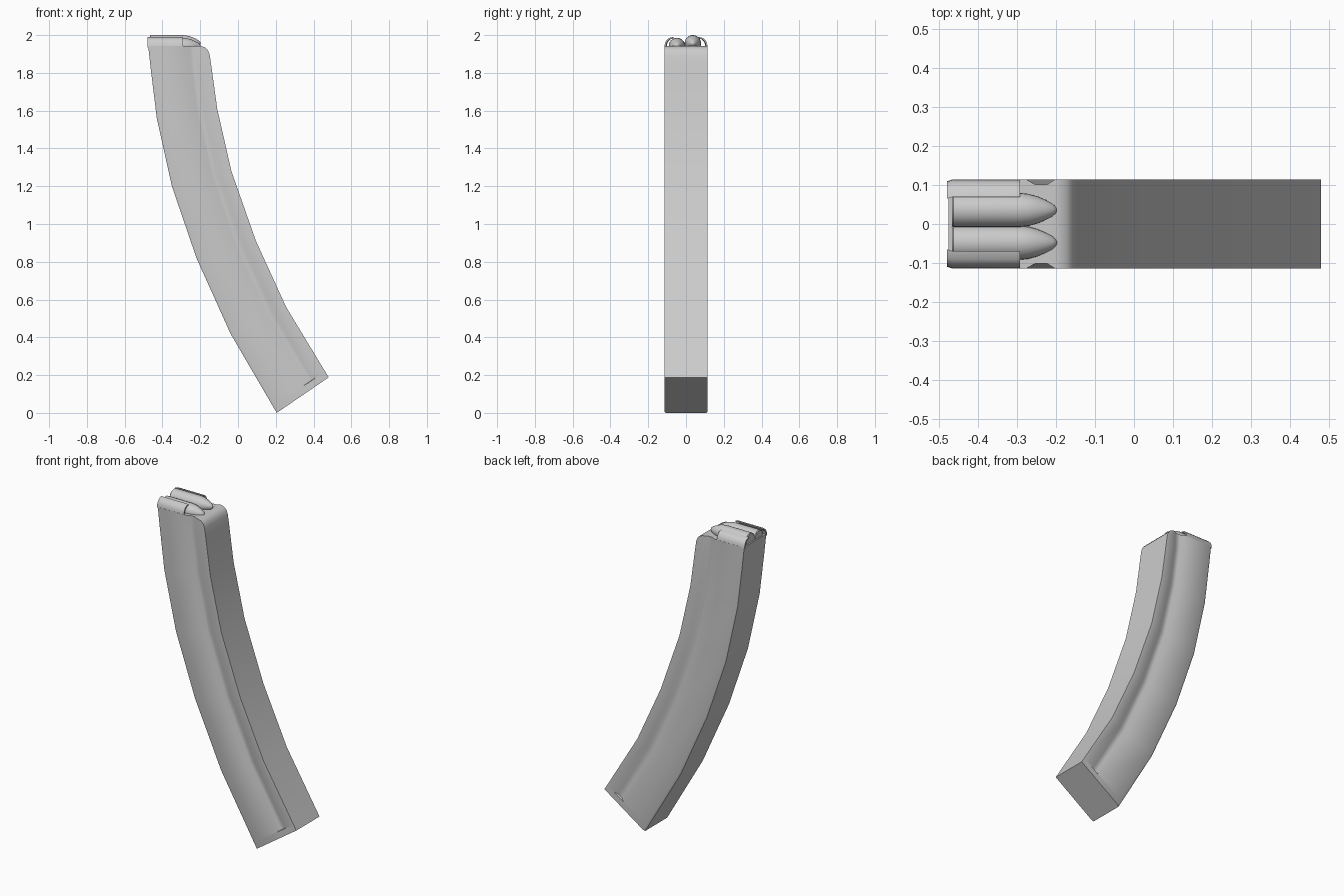
import bpy, bmesh, math
from mathutils import Vector

if "Cube" in bpy.data.objects:
    bpy.data.objects.remove(bpy.data.objects["Cube"])

W = 0.114        # half width of the body
DEPTH = 0.013    # depth of the side groove


def add_object(name, bm, angle=35):
    bmesh.ops.recalc_face_normals(bm, faces=bm.faces)
    mesh = bpy.data.meshes.new(name)
    bm.to_mesh(mesh)
    bm.free()
    obj = bpy.data.objects.new(name, mesh)
    bpy.context.collection.objects.link(obj)
    bpy.ops.object.select_all(action='DESELECT')
    obj.select_set(True)
    bpy.context.view_layer.objects.active = obj
    bpy.ops.object.shade_smooth_by_angle(angle=math.radians(angle))
    return obj


def loft(bm, rings, caps=True):
    loops = [[bm.verts.new(p) for p in ring] for ring in rings]
    n = len(loops[0])
    for a, b in zip(loops, loops[1:]):
        for i in range(n):
            j = (i + 1) % n
            bm.faces.new((a[i], a[j], b[j], b[i]))
    if caps:
        bm.faces.new(loops[0])
        bm.faces.new(loops[-1])


# Cross-section of the curved body: chamfered rear, grooved sides
def section(back, front, depth, groove_front=None):
    b, f = Vector(back), Vector(front)
    g = Vector(groove_front) if groove_front else f
    half = [(b, W - 0.006), (b.lerp(g, 0.035), W), (b.lerp(g, 0.6), W),
            (b.lerp(g, 0.67), W - depth), (b.lerp(g, 0.76), W - depth),
            (b.lerp(g, 0.82), W), (f, W)]
    return ([(p.x, -y, p.y) for p, y in half]
            + [(p.x, y, p.y) for p, y in reversed(half)])


bottom = ((0.205, 0.0), (0.48, 0.188))
second = ((-0.04, 0.42), (0.255, 0.56))


def between(t):
    return [Vector(p).lerp(Vector(q), t) for p, q in zip(bottom, second)]


rings = [section(*bottom, 0), section(*between(0.083), 0),
         section(*between(0.086), DEPTH), section(*second, DEPTH)]
for back, front in [((-0.22, 0.82), (0.095, 0.91)), ((-0.35, 1.20), (-0.035, 1.28)),
                    ((-0.43, 1.56), (-0.11, 1.61)), ((-0.463, 1.83), (-0.143, 1.85))]:
    rings.append(section(back, front, DEPTH))

# Rounded front shoulder at the top
for z, fx in [(1.895, -0.15), (1.918, -0.158), (1.934, -0.173), (1.942, -0.197)]:
    rings.append(section((-0.463 - (z - 1.83) * 0.11, z), (fx, z), DEPTH, (-0.143, z)))
body = bmesh.new()
loft(body, rings)
add_object("magazine_body", body)

# Feed lips curling inwards over the cartridges
outer = [(0.114, 1.935), (0.112, 1.955), (0.104, 1.973), (0.090, 1.985), (0.069, 1.990)]
inner = [(0.069, 1.983), (0.086, 1.978), (0.097, 1.968), (0.104, 1.953), (0.106, 1.935)]
for side, name in ((1, "feed_lip_left"), (-1, "feed_lip_right")):
    lip = bmesh.new()
    loft(lip, [[(x, side * (y - dy), z) for y, z in outer + inner]
               for x, dy in ((-0.479, 0.004), (-0.466, 0), (-0.292, 0))])
    add_object(name, lip)

# Two staggered cartridges, each turned from a profile along x
profile = [(-0.467, 0.040), (-0.463, 0.0435), (-0.292, 0.0435), (-0.27, 0.041),
           (-0.248, 0.035), (-0.227, 0.026), (-0.21, 0.017), (-0.202, 0.010), (-0.198, 0.004)]
for name, cy, cz in (("upper_cartridge", 0.036, 1.9565), ("lower_cartridge", -0.048, 1.942)):
    shell = bmesh.new()
    loft(shell, [[(x, cy + r * math.cos(2 * math.pi * i / 24),
                   cz + r * math.sin(2 * math.pi * i / 24)) for i in range(24)]
                 for x, r in profile])
    add_object(name, shell)
